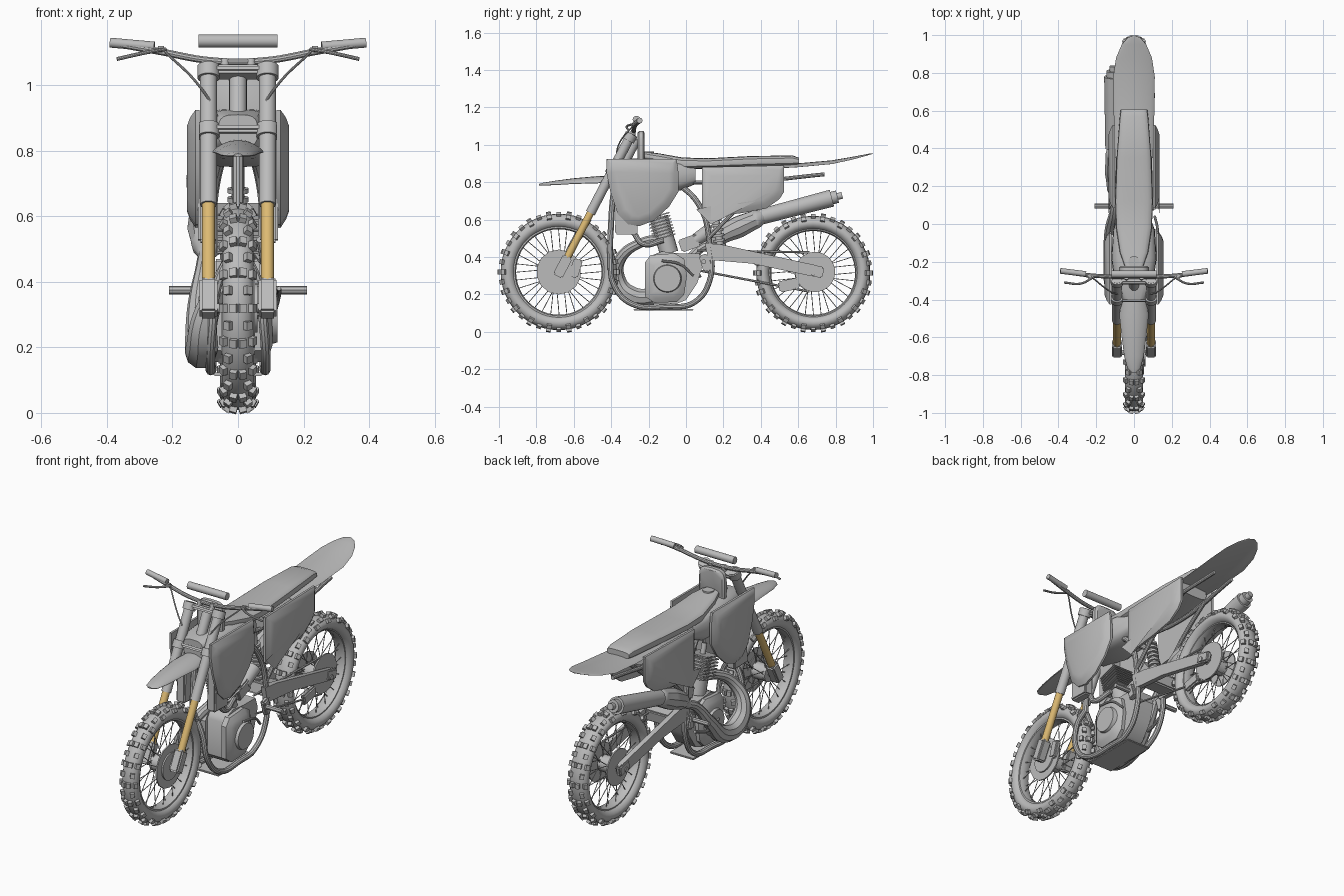
import bpy, bmesh, math
from mathutils import Matrix, Vector

cube = bpy.data.objects.get("Cube")
if cube:
    bpy.data.objects.remove(cube)

made = []
T, R = Matrix.Translation, Matrix.Rotation


def material(name, rgb):
    m = bpy.data.materials.new(name)
    m.use_nodes = True
    m.diffuse_color = (*rgb, 1)
    m.node_tree.nodes["Principled BSDF"].inputs["Base Color"].default_value = (*rgb, 1)
    return m


GREY = material("plain_grey", (0.5, 0.5, 0.5))
GOLD = material("fork_gold", (0.72, 0.49, 0.17))


def finish(name, bm, mat=GREY):
    bmesh.ops.recalc_face_normals(bm, faces=bm.faces)
    me = bpy.data.meshes.new(name)
    bm.to_mesh(me)
    bm.free()
    me.materials.append(mat)
    ob = bpy.data.objects.new(name, me)
    bpy.context.collection.objects.link(ob)
    made.append(ob)


def add_rod(bm, a, b, r1, r2=None, seg=20):
    a, b = Vector(a), Vector(b)
    m = T((a + b) / 2) @ (b - a).to_track_quat('Z', 'Y').to_matrix().to_4x4()
    bmesh.ops.create_cone(bm, cap_ends=True, segments=seg, radius1=r1,
                          radius2=r1 if r2 is None else r2, depth=(b - a).length, matrix=m)


def rod(name, a, b, r1, r2=None, mat=GREY, seg=20):
    bm = bmesh.new()
    add_rod(bm, a, b, r1, r2, seg)
    finish(name, bm, mat)


def add_box(bm, m, size):
    bmesh.ops.create_cube(bm, size=1, matrix=m @ Matrix.Diagonal((*size, 1)))


def box(name, centre, size, tilt=0, bevel=0.008):
    bm = bmesh.new()
    add_box(bm, T(centre) @ R(tilt, 4, 'X'), size)
    bmesh.ops.bevel(bm, geom=bm.edges[:], offset=bevel, segments=2, affect='EDGES')
    finish(name, bm)


def tube(name, pts, r, radii=None):
    # smooth swept pipe through points
    cu = bpy.data.curves.new(name, 'CURVE')
    cu.dimensions = '3D'
    cu.bevel_depth, cu.bevel_resolution, cu.resolution_u = r, 3, 8
    cu.use_fill_caps = True
    sp = cu.splines.new('BEZIER')
    sp.bezier_points.add(len(pts) - 1)
    for i, (p, co) in enumerate(zip(sp.bezier_points, pts)):
        p.co = co
        p.handle_left_type = p.handle_right_type = 'AUTO'
        p.radius = radii[i] if radii else 1
    cu.materials.append(GREY)
    ob = bpy.data.objects.new(name, cu)
    bpy.context.collection.objects.link(ob)
    made.append(ob)


def loft(name, secs, arch=0, power=0.6, n=20):
    # rounded sections (y, z, half width, half height) joined along y
    bm = bmesh.new()
    rings = []
    for y, z, w, h in secs:
        ring = []
        for i in range(n):
            t = math.tau * i / n
            c, s = math.cos(t), math.sin(t)
            x = w * math.copysign(abs(c) ** power, c)
            ring.append(bm.verts.new((x, y, z + h * math.copysign(abs(s) ** power, s) - arch * x * x)))
        rings.append(ring)
    for a, b in zip(rings, rings[1:]):
        for i in range(n):
            bm.faces.new((a[i], a[(i + 1) % n], b[(i + 1) % n], b[i]))
    bm.faces.new(rings[0])
    bm.faces.new(rings[-1])
    finish(name, bm)


def plate(name, outline, x0, x1, dome=0):
    # side profile (y, z) extruded along x, optionally domed outward
    bm = bmesh.new()
    face = bm.faces.new([bm.verts.new((x0, y, z)) for y, z in outline])
    ext = bmesh.ops.extrude_face_region(bm, geom=[face])
    bmesh.ops.translate(bm, vec=(x1 - x0, 0, 0), verts=[v for v in ext["geom"] if isinstance(v, bmesh.types.BMVert)])
    if dome:
        top = [f for f in ext["geom"] if isinstance(f, bmesh.types.BMFace)]
        for k in (0.65, 0.35):
            bmesh.ops.inset_region(bm, faces=top, thickness=0.025, use_even_offset=True)
            bmesh.ops.translate(bm, vec=(dome * k, 0, 0), verts=list({v for f in top for v in f.verts}))
    finish(name, bm)


def lathe(name, prof, y, z, seg=48):
    # closed (x, radius) profile turned about the axle
    bm = bmesh.new()
    rings = [[bm.verts.new((x, y + r * math.sin(a), z + r * math.cos(a))) for x, r in prof]
             for a in (math.tau * k / seg for k in range(seg))]
    n = len(prof)
    for k in range(seg):
        a, b = rings[k], rings[(k + 1) % seg]
        for i in range(n):
            bm.faces.new((a[i], a[(i + 1) % n], b[(i + 1) % n], b[i]))
    finish(name, bm)


def wheel(pre, y, z, wide, size):
    ell = [math.tau * i / 16 for i in range(16)]
    lathe(pre + "_tyre", [(wide * math.sin(a), size * (0.267 + 0.038 * math.cos(a))) for a in ell], y, z)
    lathe(pre + "_rim", [(s * 0.03, r * size) for s, r in ((-1, .245), (1, .245), (1, .23), (.4, .224), (-.4, .224), (-1, .23))], y, z)
    bm = bmesh.new()
    rows = 36
    for k in range(rows):
        turn = T((0, y, z)) @ R(math.tau * k / rows, 4, 'X')
        for a in ((-1.05, -0.28, 0.28, 1.05) if k % 2 else (-0.65, 0.65)):
            pos = (wide * 1.06 * math.sin(a), 0, size * (0.267 + 0.043 * math.cos(a)))
            add_box(bm, turn @ T(pos) @ R(a, 4, 'Y'), (0.022, 0.026, 0.02))
    finish(pre + "_tyre_knobs", bm)
    bm = bmesh.new()
    for k in range(32):
        s, lean = (-1 if k % 2 else 1), (0.4 if k % 4 < 2 else -0.4)
        t = math.tau * k / 32
        add_rod(bm, (s * .035, y + .04 * math.sin(t), z + .04 * math.cos(t)),
                (s * .008, y + .226 * size * math.sin(t + lean), z + .226 * size * math.cos(t + lean)), 0.0022, seg=5)
    finish(pre + "_spokes", bm)
    rod(pre + "_hub", (-.045, y, z), (.045, y, z), 0.045)
    rod(pre + "_axle", (-.11, y, z), (.11, y, z), 0.014)


wheel("front", -.68, .32, .047, 1.02)
wheel("rear", .68, .315, .055, 1.0)
rod("front_brake_disc", (.045, -.68, .32), (.052, -.68, .32), .12, seg=14)
rod("front_brake_drum", (.04, -.68, .32), (.06, -.68, .32), .075)
box("front_caliper", (.055, -.59, .34), (.03, .05, .1), -.3)
rod("rear_sprocket", (.05, .69, .32), (.058, .69, .32), .107, seg=32)
rod("rear_brake_disc", (-.055, .68, .315), (-.048, .68, .315), .1, seg=24)
box("rear_caliper", (-.06, .58, .34), (.035, .08, .06), -.2)


def fork(x, z, back=0):
    return (x, -.68 + (z - .31) * .52 + back, z)


# forks and steering
for s in (1, -1):
    side = "left" if s > 0 else "right"
    box(side + "_fork_foot", fork(s * .09, .35), (.055, .055, .12), -.48)
    rod(side + "_fork_slider", fork(s * .09, .39), fork(s * .09, .645), .02, mat=GOLD)
    rod(side + "_fork_tube", fork(s * .09, .635), fork(s * .09, 1.06), .026)
    for z in (.86, 1.04):
        rod(side + "_fork_clamp", fork(s * .09, z - .018), fork(s * .09, z + .018), .034)
    rod(side + "_grip", (s * .255, -.265, 1.118), (s * .39, -.248, 1.13), .015)
    box(side + "_lever_mount", (s * .235, -.28, 1.11), (.035, .03, .02))
    tube(side + "_lever", [(s * .22, -.285, 1.11), (s * .28, -.315, 1.1), (s * .37, -.31, 1.08)], .006)
    tube(side + "_cable", [(s * .22, -.285, 1.1), (s * .12, -.36, 1.0), (s * .07, -.37, .92), (s * .04, -.34, .8)], .004)
    rod(side + "_bar_riser", (s * .04, -.29, 1.03), (s * .04, -.28, 1.08), .014)
for z in (.86, 1.04):
    box("fork_bridge", fork(0, z, .01), (.19, .06, .028), -.48)
tube("handlebar", [(-.39, -.25, 1.13), (-.25, -.27, 1.105), (-.08, -.28, 1.075), (.08, -.28, 1.075), (.25, -.27, 1.105), (.39, -.25, 1.13)], .011)
rod("bar_pad", (-.12, -.265, 1.135), (.12, -.265, 1.135), .02)
rod("steering_head", fork(0, .84, .04), fork(0, 1.03, .04), .027)
loft("dash_plate", [(-.258, .98, .07, .085), (-.25, .98, .08, .095), (-.23, .98, .08, .095), (-.222, .98, .07, .085)], power=.5)

# fenders, seat and tank
loft("front_fender", [(-.785, .787, .012, .004), (-.765, .79, .035, .007), (-.7, .798, .052, .01), (-.6, .81, .065, .011),
                      (-.48, .82, .078, .012), (-.38, .82, .06, .014)], arch=4, power=.9)
loft("rear_fender", [(.35, .88, .1, .01), (.6, .895, .108, .006), (.78, .912, .11, .005), (.88, .93, .095, .004),
                     (.95, .943, .065, .004), (.985, .951, .035, .003), (.998, .953, .006, .002)], arch=1.2, power=.9)
loft("seat", [(-.235, .945, .045, .018), (-.15, .925, .075, .03), (-.02, .9, .095, .032), (.12, .9, .1, .028),
              (.35, .91, .092, .03), (.57, .915, .075, .028), (.605, .912, .07, .018)])
loft("fuel_tank", [(-.4, .86, .06, .05), (-.33, .85, .1, .075), (-.18, .84, .12, .09), (-.03, .835, .11, .08), (.05, .84, .08, .05)])
rod("fuel_cap", (0, -.2, .93), (0, -.2, .965), .03)
loft("air_box", [(.1, .84, .09, .045), (.35, .845, .09, .045), (.5, .855, .085, .035)])

shroud = [(-.425, .925), (-.05, .925), (-.04, .85), (-.04, .75), (-.09, .67), (-.17, .595), (-.25, .565), (-.31, .575), (-.365, .63), (-.405, .75), (-.425, .85)]
side_cover = [(.085, .88), (.525, .89), (.525, .75), (.5, .71), (.43, .66), (.3, .635), (.1, .61), (.085, .625)]
cradle = [(.0, -.405, .52), (.06, -.405, .4), (.08, -.385, .25), (.085, -.29, .15), (.08, -.1, .135), (.08, .04, .155),
          (.085, .125, .27), (.085, .125, .48), (.075, .08, .66), (.05, -.03, .78), (.0, -.33, .9)]
for s in (1, -1):
    side = "left" if s > 0 else "right"
    plate(side + "_tank_shroud", shroud, s * .118, s * .13, s * .026)
    plate(side + "_side_cover", side_cover, s * .1, s * .112, s * .022)
    box(side + "_radiator", (s * .095, -.315, .68), (.055, .12, .32), -.03)
    # frame and running gear
    tube(side + "_frame_cradle", [(s * x, y, z) for x, y, z in cradle], .015)
    tube(side + "_subframe_rail", [(s * .05, -.02, .8), (s * .085, .3, .8), (s * .06, .74, .842)], .011)
    tube(side + "_subframe_strut", [(s * .09, .12, .5), (s * .085, .3, .68), (s * .075, .5, .82)], .011)
    plate(side + "_swingarm", [(.1, .475), (.2, .465), (.7, .355), (.73, .335), (.72, .3), (.66, .3), (.35, .365), (.12, .385)], s * .072, s * .1)
    box(side + "_axle_block", (s * .09, .69, .325), (.03, .09, .06), -.2)
    rod(side + "_foot_peg", (s * .1, .095, .375), (s * .21, .095, .375), .013, seg=8)
    box(side + "_peg_bracket", (s * .1, .105, .37), (.03, .05, .09), .3)
tube("frame_downtube", [(0, -.36, .9), (0, -.39, .72), (0, -.405, .5)], .017)
box("swingarm_bridge", (0, .2, .425), (.15, .12, .07), -.2)
box("skid_plate", (0, -.12, .118), (.15, .32, .01), bevel=.003)
top, foot = Vector((0, .13, .76)), Vector((0, .19, .42))
rod("shock_body", foot, top, .02)
for k in range(9):
    p = foot.lerp(top, .1 + k * .08)
    rod("shock_coil", p, p + (top - foot) * .04, .032)

# chain runs
for a, b in (((.055, .06, .435), (.055, .66, .425)), ((.055, .06, .33), (.055, .66, .215))):
    rod("chain_run", a, b, .006, seg=6)
box("chain_guide", (.055, .55, .25), (.025, .11, .06), .2)

# engine
case = [(-.2, .38), (-.18, .41), (-.13, .43), (-.04, .42), (.07, .42), (.09, .36), (.06, .26), (.0, .17), (-.05, .15), (-.17, .15), (-.2, .18)]
plate("crankcase", case, -.06, .06)
cover = [(-.22, .37), (-.19, .41), (-.06, .42), (-.01, .39), (.005, .3), (-.01, .2), (-.05, .16), (-.17, .155), (-.22, .19)]
for s, cap in ((1, "clutch"), (-1, "ignition")):
    plate(cap + "_side_cover", cover, s * .05, s * .08, s * .025)
    rod(cap + "_cap", (s * .095, -.1, .285), (s * .12, -.1, .285), .077, .07, seg=32)
up = Vector((0, -.28, .96))
base = Vector((0, -.09, .42))
rod("cylinder", base, base + up * .2, .05)
for k in range(8):
    c = base + up * (.09 + k * .017)
    box("cylinder_fin", c, (.13, .125, .007), .284, bevel=.002)
rod("spark_plug", base + up * .2, base + up * .27, .014)
box("carburettor", (0, .02, .475), (.06, .11, .07), .35)
rod("intake_boot", (0, .05, .49), (0, .14, .55), .033, .04)
tube("coolant_hose", [(.07, -.28, .53), (.08, -.23, .47), (.06, -.12, .49)], .015)
tube("gear_lever", [(.11, .04, .3), (.125, -.03, .36), (.125, -.13, .38)], .007)
tube("brake_pedal", [(-.11, .08, .3), (-.12, -.02, .27), (-.12, -.12, .3)], .008)

# exhaust
tube("exhaust_pipe", [(0, -.13, .5), (-.01, -.23, .48), (-.05, -.345, .4), (-.1, -.365, .29), (-.11, -.3, .2), (-.115, -.16, .2),
                      (-.12, -.03, .32), (-.105, .07, .44), (-.098, .14, .48), (-.095, .18, .51), (-.095, .28, .56),
                      (-.1, .38, .605), (-.105, .43, .625)], .05,
     [.5, .5, .6, .8, 1.0, .95, .7, .5, .5, .95, 1.2, 1.0, .55])
rod("silencer", (-.11, .4, .615), (-.112, .78, .715), .042, .046, seg=24)
rod("silencer_cap", (-.112, .78, .715), (-.112, .81, .723), .034)
rod("silencer_outlet", (-.112, .805, .722), (-.112, .835, .73), .018)

# turn swept pipes into meshes and smooth rounded surfaces
bpy.ops.object.select_all(action='DESELECT')
for ob in made:
    ob.select_set(True)
bpy.context.view_layer.objects.active = next(o for o in made if o.type == 'CURVE')
bpy.ops.object.convert(target='MESH')
bpy.ops.object.shade_smooth_by_angle(angle=math.radians(35))
